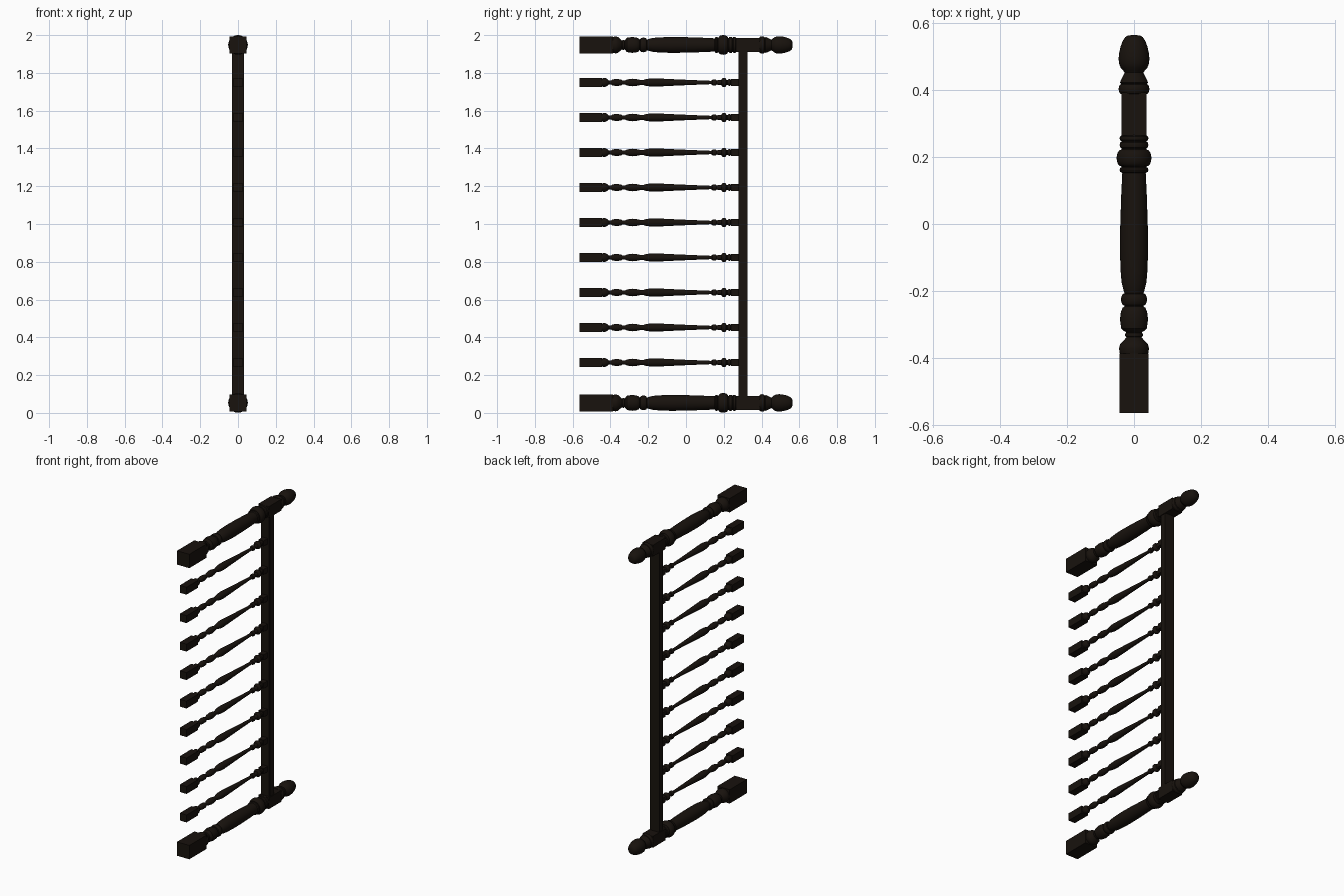
import bpy, bmesh, math
from mathutils import Matrix, Vector

if "Cube" in bpy.data.objects:
    bpy.data.objects.remove(bpy.data.objects["Cube"])

wood = bpy.data.materials.new("dark_wood")
wood.diffuse_color = (0.009, 0.006, 0.004, 1)
wood.use_nodes = True
wood.node_tree.nodes["Principled BSDF"].inputs["Base Color"].default_value = wood.diffuse_color


def add_box(bm, hx, y0, y1, hz):
    m = Matrix.Translation((0, (y0 + y1) / 2, 0)) @ Matrix.Diagonal((2 * hx, y1 - y0, 2 * hz, 1))
    bmesh.ops.create_cube(bm, size=1, matrix=m)


def add_lathe(bm, profile, segs):
    # profile of (y, radius) turned about the y axis, capped at both ends
    rings = []
    for y, r in profile:
        rings.append([bm.verts.new((r * math.cos(2 * math.pi * i / segs), y,
                                    r * math.sin(2 * math.pi * i / segs))) for i in range(segs)])
    for a, b in zip(rings, rings[1:]):
        for i in range(segs):
            j = (i + 1) % segs
            bm.faces.new((a[i], a[j], b[j], b[i]))
    bm.faces.new(rings[0])
    bm.faces.new(rings[-1])


def bead(y0, y1, r_low, r_high, n=6):
    # rounded ring between two y positions
    return [(y0 + (y1 - y0) * (1 - math.cos(math.pi * i / n)) / 2,
             r_low + (r_high - r_low) * math.sin(math.pi * i / n)) for i in range(n + 1)]


def finish(bm, name, z):
    bmesh.ops.recalc_face_normals(bm, faces=bm.faces)
    me = bpy.data.meshes.new(name)
    bm.to_mesh(me)
    bm.free()
    ob = bpy.data.objects.new(name, me)
    ob.location.z = z
    bpy.context.collection.objects.link(ob)
    me.materials.append(wood)
    bpy.ops.object.select_all(action='DESELECT')
    ob.select_set(True)
    bpy.context.view_layer.objects.active = ob
    bpy.ops.object.shade_smooth_by_angle(angle=math.radians(35))
    return ob


# Newel posts: square base, turned shaft, square upper block, finial
shaft = ([(-.39, .042), (-.382, .043), (-.372, .045), (-.36, .042), (-.347, .030), (-.34, .024)]
         + bead(-.338, -.324, .022, .027, 4)
         + [(-.318, .032), (-.312, .038), (-.285, .042), (-.262, .039), (-.25, .034), (-.246, .028)]
         + bead(-.244, -.207, .028, .039)
         + [(-.205, .029), (-.195, .032), (-.175, .037), (-.14, .040), (-.08, .042),
            (0, .041), (.09, .038), (.152, .035)]
         + bead(.153, .170, .036, .043, 4) + bead(.172, .222, .038, .052, 8)
         + [(.224, .037)] + bead(.226, .246, .037, .043, 4) + bead(.248, .264, .038, .043, 4)
         + [(.27, .034)])
finial = (bead(.388, .418, .038, .046) + [(.422, .042), (.430, .039), (.442, .033), (.452, .028),
          (.458, .032), (.467, .040), (.480, .045), (.495, .046), (.512, .044), (.53, .040),
          (.546, .034), (.557, .027), (.562, .020), (.564, .008)])
for name, z in (("lower_newel_post", .053), ("upper_newel_post", 1.948)):
    bm = bmesh.new()
    add_box(bm, .044, -.564, -.386, .045)
    add_lathe(bm, shaft, 32)
    add_box(bm, .037, .264, .392, .037)
    add_lathe(bm, finial, 32)
    finish(bm, name, z)

# Balusters: slimmer turned spindles between the open edge and the rail
spindle = ([(-.45, .020), (-.438, .023), (-.428, .024), (-.418, .019), (-.408, .010), (-.398, .010)]
           + bead(-.396, -.338, .011, .018)
           + [(-.333, .010), (-.322, .011), (-.312, .016), (-.285, .020), (-.262, .018), (-.24, .013),
              (-.228, .012), (-.215, .017), (-.19, .021), (-.165, .022), (-.12, .020), (-.06, .017),
              (.03, .013), (.13, .009)]
           + bead(.138, .162, .010, .017) + [(.168, .012), (.18, .012)]
           + bead(.188, .214, .013, .025) + [(.219, .012)] + bead(.221, .238, .013, .018, 4)
           + [(.245, .015)])
for i in range(9):
    bm = bmesh.new()
    add_box(bm, .024, -.564, -.446, .024)
    add_lathe(bm, spindle, 20)
    add_box(bm, .018, .238, .29, .018)
    finish(bm, f"baluster_{i + 1}", 1.008 + (i - 4) * .1853)

# Handrail joining the two posts
bm = bmesh.new()
add_box(bm, .033, .279, .326, .93)
bmesh.ops.bevel(bm, geom=[e for e in bm.edges if abs(e.verts[0].co.z - e.verts[1].co.z) > 1],
                offset=.004, segments=2, affect='EDGES')
finish(bm, "handrail", 1.0)
